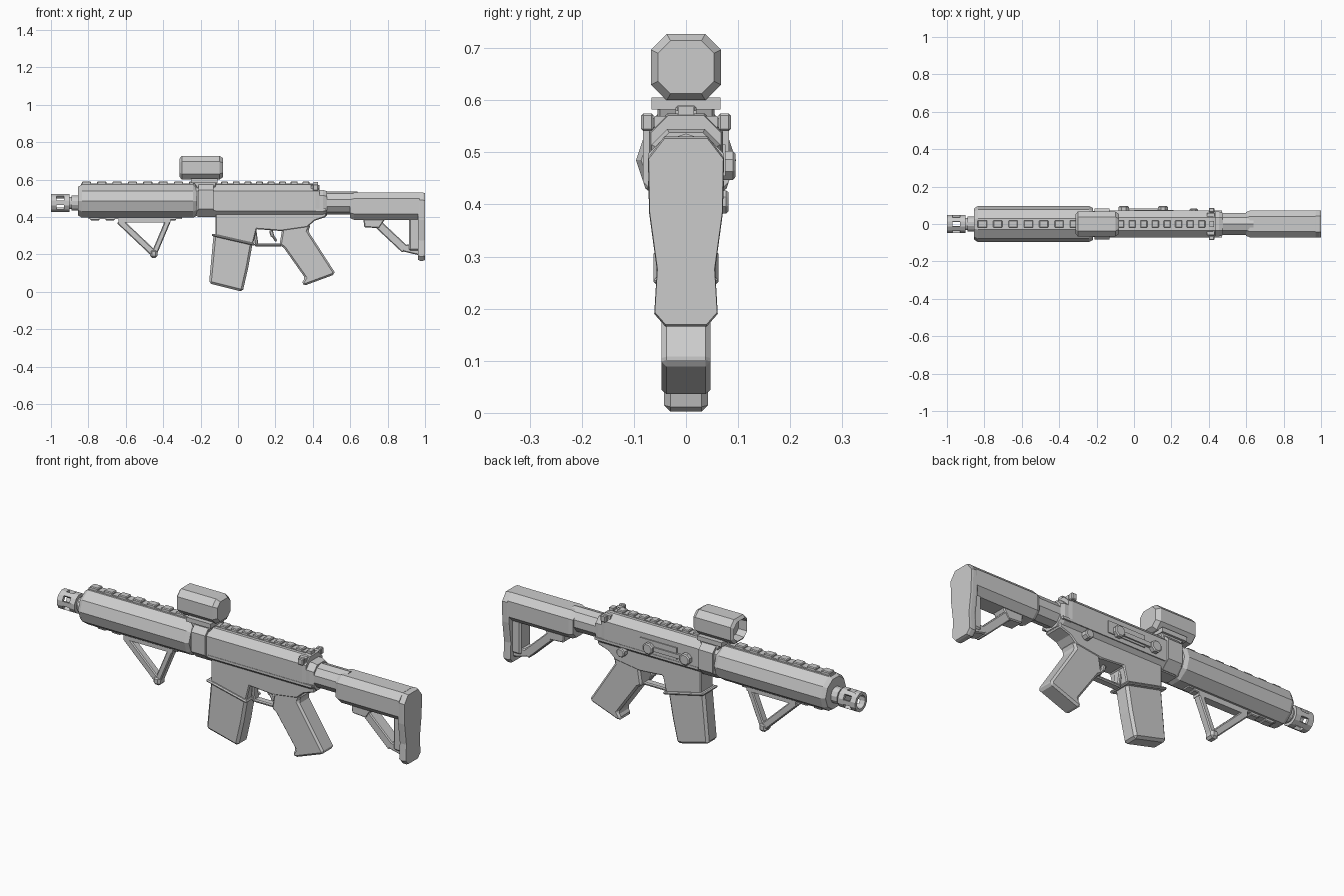
import bpy, bmesh, math
from mathutils import Vector

cube = bpy.data.objects.get("Cube")
if cube:
    bpy.data.objects.remove(cube, do_unlink=True)

grey = bpy.data.materials.new("plain grey")
grey.use_nodes = True
grey.diffuse_color = (.6, .6, .6, 1)
grey.node_tree.nodes["Principled BSDF"].inputs["Base Color"].default_value = grey.diffuse_color

BORE = .475      # height of the barrel axis
RAIL = .58       # height of the upper rail
SLIM = .02       # half thickness of small parts
LIP = .02        # length of an end chamfer


def build(name, rings, bevel=0, closed=False):
    """Join equal rings of points; cap the ends, or close round to the first ring."""
    bm = bmesh.new()
    loops = [[bm.verts.new(point) for point in ring] for ring in rings]
    pairs = list(zip(loops, loops[1:]))
    if closed:
        pairs.append((loops[-1], loops[0]))
    else:
        bm.faces.new(loops[0])
        bm.faces.new(loops[-1])
    for a, b in pairs:
        for i in range(len(a)):
            bm.faces.new((a[i - 1], a[i], b[i], b[i - 1]))
    bmesh.ops.recalc_face_normals(bm, faces=bm.faces)
    mesh = bpy.data.meshes.new(name)
    bm.to_mesh(mesh)
    bm.free()
    mesh.materials.append(grey)
    part = bpy.data.objects.new(name, mesh)
    bpy.context.collection.objects.link(part)
    if bevel:
        chamfer = part.modifiers.new("chamfer", 'BEVEL')
        chamfer.width, chamfer.segments = bevel, 1
        chamfer.limit_method, chamfer.angle_limit = 'ANGLE', math.radians(50)


def prism(name, outline, half=SLIM, bevel=.005):
    """Side outline (x, z) given thickness across y."""
    build(name, [[(x, side * half, z) for x, z in outline] for side in (-1, 1)], bevel)


def strut(name, start, end, width=.03, half=SLIM):
    start, end = Vector(start), Vector(end)
    along = (end - start).normalized() * width / 2
    across = Vector((-along.y, along.x))
    prism(name, [start + across, end + across, end - across, start - across], half)


def loft(name, half_profile, stations):
    """Mirrored (y, z) section swept along x, scaled about its middle at each station."""
    ring = half_profile + [(-y, z) for y, z in reversed(half_profile)]
    heights = [z for y, z in ring]
    mid = (min(heights) + max(heights)) / 2
    build(name, [[(x, y * size, mid + (z - mid) * size) for y, z in ring] for x, size in stations])


def octagon(half, low, high, cut):
    return [(half - cut, high), (half, high - cut), (half, low + cut), (half - cut, low)]


def bar(name, left, right, half, low, high, cut, front=1, back=1):
    """Eight-sided bar along x; front and back shrink its ends."""
    loft(name, octagon(half, low, high, cut),
         [(left, front), (left + LIP, 1), (right - LIP, 1), (right, back)])


def box(name, left, right, half, low, high, y=0, bevel=0):
    corners = [(-half, low), (half, low), (half, high), (-half, high)]
    build(name, [[(x, y + w, z) for w, z in corners] for x in (left, right)], bevel)


def tube(name, stations, sides=12, middle=BORE, squash=1, phase=.5, closed=False):
    turns = [math.tau * (i + phase) / sides for i in range(sides)]
    build(name, [[(x, r * math.cos(t), middle + r * squash * math.sin(t)) for t in turns]
                 for x, r in stations], closed=closed)


def knob(name, x, z, radius, outer):
    turns = [math.tau * (i + .5) / 8 for i in range(8)]
    build(name, [[(x + r * math.cos(t), y, z + r * math.sin(t)) for t in turns]
                 for y, r in ((outer / 2, radius), (outer - .005, radius), (outer, radius * .8))])


def teeth(name, start, count, pitch, low):
    for i in range(count):
        left = start + i * pitch
        box(name, left, left + pitch * .6, SLIM, low, low + .015, bevel=.004)


# Muzzle: two rings joined by prongs, then the barrel and its collar
inner, outer = .034, .05
for name, left, right in (("muzzle_front_ring", -1, -.97), ("muzzle_rear_ring", -.93, -.9)):
    tube(name, [(left, outer), (right, outer), (right, inner), (left, inner)], closed=True)
for i in range(6):
    edges = [math.tau * (i + side) / 6 for side in (-.23, .23)]
    section = [(inner, edges[0]), (outer, edges[0]), (outer, edges[1]), (inner, edges[1])]
    build("muzzle_prong", [[(x, r * math.cos(t), BORE + r * math.sin(t)) for r, t in section]
                           for x in (-.98, -.92)])
tube("barrel", [(-.92, inner), (-.89, inner), (-.89, .042), (-.84, .042)])

# Ten-sided handguard with its rails
tube("handguard", [(-.855, .083), (-.835, .096), (-.24, .096), (-.22, .086)],
     sides=10, middle=.485, squash=.97, phase=0)
box("handguard_top_rail", -.84, -.24, SLIM, .56, RAIL)
teeth("handguard_top_tooth", -.835, 8, .082, RAIL - .005)
box("handguard_lower_rail", -.8, -.3, SLIM, .39, .41)
teeth("handguard_lower_tooth", -.79, 6, .082, .382)

# Angled foregrip
box("foregrip_top_bar", -.64, -.36, SLIM, .37, .39)
strut("foregrip_front_leg", (-.635, .38), (-.45, .205), width=.036)
strut("foregrip_rear_leg", (-.372, .385), (-.45, .2))
box("foregrip_foot", -.47, -.43, .026, .182, .225, bevel=.01)

# Upper receiver
bar("upper_receiver", -.23, .435, .071, .4, .575, cut=.035, front=.9, back=.95)
bar("receiver_rear", .4, .475, .066, .4, .545, cut=.03, back=.9)
box("receiver_top_rail", -.12, .4, SLIM, .56, RAIL)
teeth("receiver_top_tooth", -.09, 8, .062, RAIL - .005)
box("receiver_seam", -.12, .47, .073, .432, .445)
box("ejection_cover", 0, .21, .004, .455, .515, y=.072)
box("bolt_bar", -.055, .155, .006, .465, .487, y=.077)
for name, x in (("front_knob", -.055), ("rear_knob", .155)):
    knob(name, x, BORE, radius=.03, outer=.095)
knob("selector", .32, .405, radius=.024, outer=.082)

# Charging handle and rear sight
box("charging_bar", .39, .43, .06, .545, .57)
for side in (-1, 1):
    box("charging_wing", .4, .43, .012, .541, .575, y=side * .074, bevel=.004)
box("rear_sight", .405, .428, .015, .565, .588)

# Lower receiver and magazine
prism("lower_receiver", [(-.12, .43), (-.12, .3), (.08, .255), (.1, .335), (.23, .325),
                         (.37, .345), (.41, .38), (.47, .4), (.47, .43)], half=.05)
strut("magazine_well_lip", (-.14, .305), (.09, .252), width=.013, half=.062)
prism("magazine", [(-.13, .31), (-.155, .045), (.025, 0), (.055, .13), (.08, .27)],
      half=.042, bevel=.012)

# Trigger and its guard
strut("trigger_guard_front", (.088, .34), (.1, .25), width=.018)
strut("trigger_guard_bottom", (.09, .25), (.235, .25), width=.015)
strut("trigger_top", (.175, .33), (.185, .295), width=.02, half=.01)
strut("trigger_tip", (.183, .305), (.205, .27), width=.014, half=.01)

# Pistol grip
prism("pistol_grip", [(.24, .36), (.222, .25), (.245, .235), (.358, .075), (.34, .045),
                      (.355, .033), (.515, .092), (.515, .108), (.375, .325), (.39, .36)],
      half=.047, bevel=.014)

# Box optic with a recessed front, on a clamp round the receiver
loft("optic_housing", octagon(.067, .6, .727, cut=.03),
     [(-.265, .72), (-.312, .78), (-.3, 1), (-.1, 1), (-.08, .8)])
box("optic_base", -.25, -.11, .066, .582, .605)
prism("optic_pedestal", [(-.245, .59), (-.21, .54), (-.13, .54), (-.11, .59)], half=.055)
bar("optic_clamp", -.21, -.13, .083, .404, .585, cut=.04)

# Buffer tube and shoulder stock
tube("buffer_tube", [(.46, .053), (BORE, .061), (.64, .061)], sides=10)
bar("stock_body", .6, .97, .072, .385, .53, cut=.032, front=.88)
loft("butt_plate", [(.042, .53), (.073, .49), (.071, .385), (.056, .275), (.061, .19), (.04, .166)],
     [(.962, .97), (.972, 1), (.99, 1), (1, .98)])
prism("stock_front_lug", [(.67, .395), (.675, .345), (.755, .34), (.79, .395)], half=.036)
strut("stock_lower_strut", (.735, .375), (.895, .225), width=.045, half=.033)
prism("stock_lower_bar", [(.875, .25), (.885, .215), (.97, .195), (.97, .255)], half=.033)
box("stock_rear_post", .915, .97, .042, .22, .395, bevel=.008)
